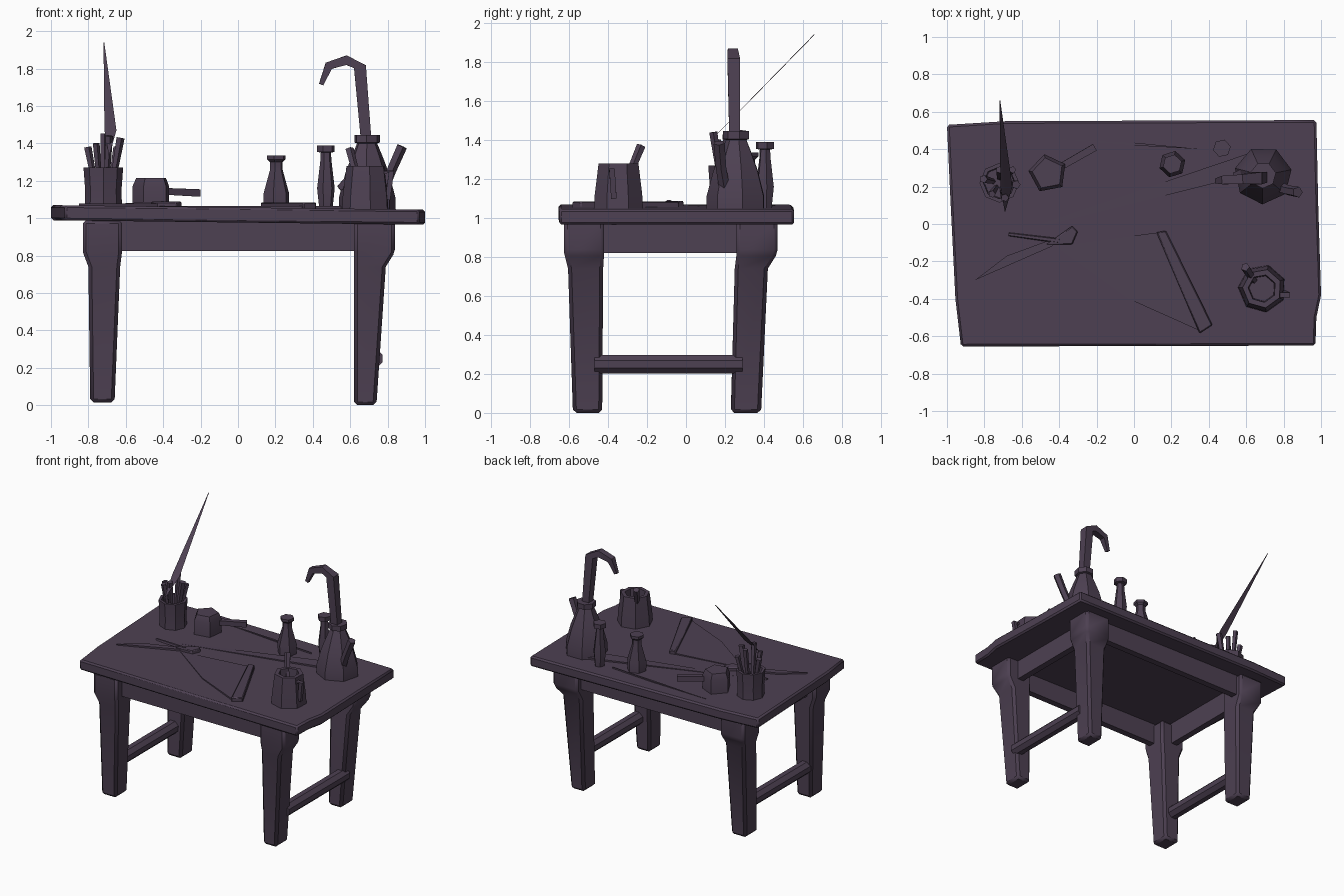
import bpy, bmesh, math
from mathutils import Vector

mat = bpy.data.materials.new("dark plum wood")
mat.diffuse_color = (0.075, 0.052, 0.085, 1)


def finish(name, bm, bevel=0, angle=40):
    bmesh.ops.recalc_face_normals(bm, faces=bm.faces)
    me = bpy.data.meshes.new(name)
    bm.to_mesh(me)
    bm.free()
    ob = bpy.data.objects.new(name, me)
    bpy.context.collection.objects.link(ob)
    me.materials.append(mat)
    if bevel:
        m = ob.modifiers.new("bevel", 'BEVEL')
        m.width, m.segments, m.limit_method = bevel, 1, 'ANGLE'
    bpy.ops.object.select_all(action='DESELECT')
    ob.select_set(True)
    bpy.context.view_layer.objects.active = ob
    bpy.ops.object.shade_smooth_by_angle(angle=math.radians(angle))
    return ob


def loft(name, rings, bevel=0, angle=40):
    """Skin a list of equal-length rings of points and cap both ends."""
    bm = bmesh.new()
    vs = [[bm.verts.new(p) for p in r] for r in rings]
    n = len(vs[0])
    for a, b in zip(vs, vs[1:]):
        for i in range(n):
            j = (i + 1) % n
            bm.faces.new((a[i], a[j], b[j], b[i]))
    bm.faces.new(vs[0])
    bm.faces.new(vs[-1])
    return finish(name, bm, bevel, angle)


def lathe(name, x, y, profile, sides=6, turn=0.0):
    return loft(name, [[(x + r * math.cos(turn + math.tau * i / sides),
                         y + r * math.sin(turn + math.tau * i / sides), z)
                        for i in range(sides)] for r, z in profile])


def tube(name, path, sides=4):
    """path: (x, y, z, radius)"""
    pts = [Vector(p[:3]) for p in path]
    rings = []
    for k, p in enumerate(pts):
        t = (pts[min(k + 1, len(pts) - 1)] - pts[max(k - 1, 0)]).normalized()
        ref = Vector((0, 1, 0)) if abs(t.y) < 0.8 else Vector((0, 0, 1))
        u = t.cross(ref).normalized()
        v = t.cross(u)
        r = path[k][3]
        rings.append([p + r * (u * math.cos(a) + v * math.sin(a)) for a in
                      [math.tau * (i + 0.5) / sides for i in range(sides)]])
    return loft(name, rings)


def plate(name, outline, z0, z1, bevel=0, tilt=0.0):
    return loft(name, [[(x, y, z - tilt * x) for x, y in outline] for z in (z0, z1)], bevel)


def box(name, x0, x1, y0, y1, z0, z1, bevel=0):
    return plate(name, [(x0, y0), (x1, y0), (x1, y1), (x0, y1)], z0, z1, bevel)


# slightly crooked table top
plate("table_top", [(-0.925, -0.655), (0.97, -0.65), (0.975, -0.5), (1.0, -0.38), (0.985, 0.1),
                    (0.975, 0.555), (0.84, 0.555), (-0.68, 0.55), (-1.0, 0.53), (-0.98, 0.1),
                    (-0.955, -0.4)], 0.977, 1.058, 0.012, 0.012)

# legs: tapered posts with a wider block on top
legx = {"left": [(-0.79, -0.66), (-0.80, -0.63), (-0.83, -0.62)],
        "right": [(0.62, 0.74), (0.62, 0.79), (0.62, 0.84)]}
legy = {"front": [(-0.58, -0.43), (-0.605, -0.425), (-0.625, -0.42)],
        "back": [(0.23, 0.385), (0.25, 0.42), (0.26, 0.47)]}
for sx, xs in legx.items():
    for sy, ys in legy.items():
        rings = []
        base = 0.0 if sx == "right" else 0.015
        for k, z in ((0, base), (1, 0.74), (2, 0.82), (2, 0.99)):
            (x0, x1), (y0, y1) = xs[k], ys[k]
            rings.append([(x0, y0, z), (x1, y0, z), (x1, y1, z), (x0, y1, z)])
        loft(f"{sy}_{sx}_leg", rings, 0.018)

# aprons under the top and side stretchers
for n, y in (("front", -0.56), ("back", 0.37)):
    box(n + "_apron", -0.7, 0.7, y, y + 0.05, 0.825, 0.99)
for n, x in (("left", -0.76), ("right", 0.7)):
    box(n + "_apron", x, x + 0.05, -0.52, 0.38, 0.82, 0.99)
    tube(n + "_stretcher", [(x + 0.025, -0.47, 0.25, 0.052), (x + 0.025, 0.29, 0.25, 0.052)], 8)

# cup of brushes
lathe("brush_cup", -0.72, 0.22, [(0.1, 1.05), (0.097, 1.15), (0.106, 1.27), (0.085, 1.27),
                                 (0.08, 1.12)], 8)
for i, (dx, dy, z, r) in enumerate([(-0.085, 0.02, 1.38, 0.022), (-0.04, -0.06, 1.40, 0.02),
                                    (0.0, 0.07, 1.45, 0.02), (0.03, -0.08, 1.44, 0.022),
                                    (0.09, -0.01, 1.43, 0.024), (0.07, 0.07, 1.38, 0.02)]):
    tube(f"brush_{i}", [(-0.72 + dx * 0.4, 0.22 + dy * 0.4, 1.12, 0.014),
                        (-0.72 + dx, 0.22 + dy, z, r)], 5)
# long flat quill
loft("quill", [[(-0.69, 0.06, 1.33), (-0.65, 0.20, 1.47), (-0.714, 0.20, 1.47)],
               [(-0.717, 0.655, 1.94), (-0.715, 0.66, 1.94), (-0.719, 0.66, 1.94)]])

# small scoop with handle
lathe("scoop_bowl", -0.46, 0.27, [(0.105, 1.05), (0.105, 1.17), (0.085, 1.215)], 5, 0.5)
tube("scoop_handle", [(-0.42, 0.29, 1.145, 0.025), (-0.21, 0.41, 1.135, 0.028)])

# two small bottles
lathe("short_bottle", 0.205, 0.32, [(0.07, 1.04), (0.072, 1.13), (0.035, 1.26), (0.035, 1.30),
                                    (0.052, 1.315), (0.052, 1.335)], 6, 0.3)
lathe("tall_bottle", 0.47, 0.405, [(0.035, 1.04), (0.048, 1.16), (0.03, 1.31), (0.028, 1.35),
                                   (0.048, 1.355), (0.048, 1.39)], 6, 0.2)

# large flask with collar, side stick and hooked pipe
lathe("large_flask", 0.69, 0.26, [(0.155, 1.04), (0.155, 1.11), (0.12, 1.24), (0.085, 1.33),
                                  (0.055, 1.40), (0.07, 1.405), (0.07, 1.445)], 7, 0.2)
tube("flask_side_stick", [(0.77, 0.2, 1.14, 0.03), (0.82, 0.18, 1.26, 0.028),
                          (0.875, 0.17, 1.385, 0.03)], 5)
tube("flask_flap", [(0.54, 0.26, 1.16, 0.02), (0.62, 0.27, 1.22, 0.05)])
tube("hooked_pipe", [(0.685, 0.25, 1.42, 0.04), (0.652, 0.245, 1.81, 0.046),
                     (0.58, 0.24, 1.845, 0.036), (0.485, 0.235, 1.815, 0.032),
                     (0.445, 0.23, 1.715, 0.018)])

# front mug with stick and handle
lathe("front_mug", 0.685, -0.345, [(0.13, 1.03), (0.125, 1.12), (0.105, 1.28), (0.075, 1.28),
                                   (0.07, 1.2)], 7, 0.4)
tube("mug_stick", [(0.64, -0.30, 1.2, 0.02), (0.595, -0.23, 1.37, 0.024)], 5)
tube("mug_handle", [(0.76, -0.38, 1.24, 0.02), (0.82, -0.38, 1.25, 0.02),
                    (0.80, -0.37, 1.1, 0.02)])

# papers, long ruler, raised book spine, knife and block
plate("paper", [(-0.42, -0.12), (0.13, -0.045), (0.35, -0.57), (-0.03, -0.4)], 1.04, 1.066)
plate("book_spine", [(0.12, -0.045), (0.17, -0.035), (0.42, -0.54), (0.35, -0.585)],
      1.04, 1.085, 0.006)
plate("ruler", [(-0.68, -0.06), (0.6, 0.26), (0.62, 0.38)], 1.04, 1.064)
plate("thin_rod", [(-0.5, 0.46), (0.0, 0.435), (0.36, 0.40), (0.0, 0.42)], 1.04, 1.066)
plate("knife_blade", [(-0.85, -0.30), (-0.44, -0.12), (-0.38, -0.06), (-0.68, -0.17)], 1.05, 1.078)
plate("knife_block", [(-0.47, -0.11), (-0.33, -0.11), (-0.30, -0.04), (-0.33, -0.01)],
      1.04, 1.088, 0.006)
tube("pen", [(-0.67, -0.055, 1.068, 0.01), (-0.4, -0.09, 1.08, 0.014)], 5)
